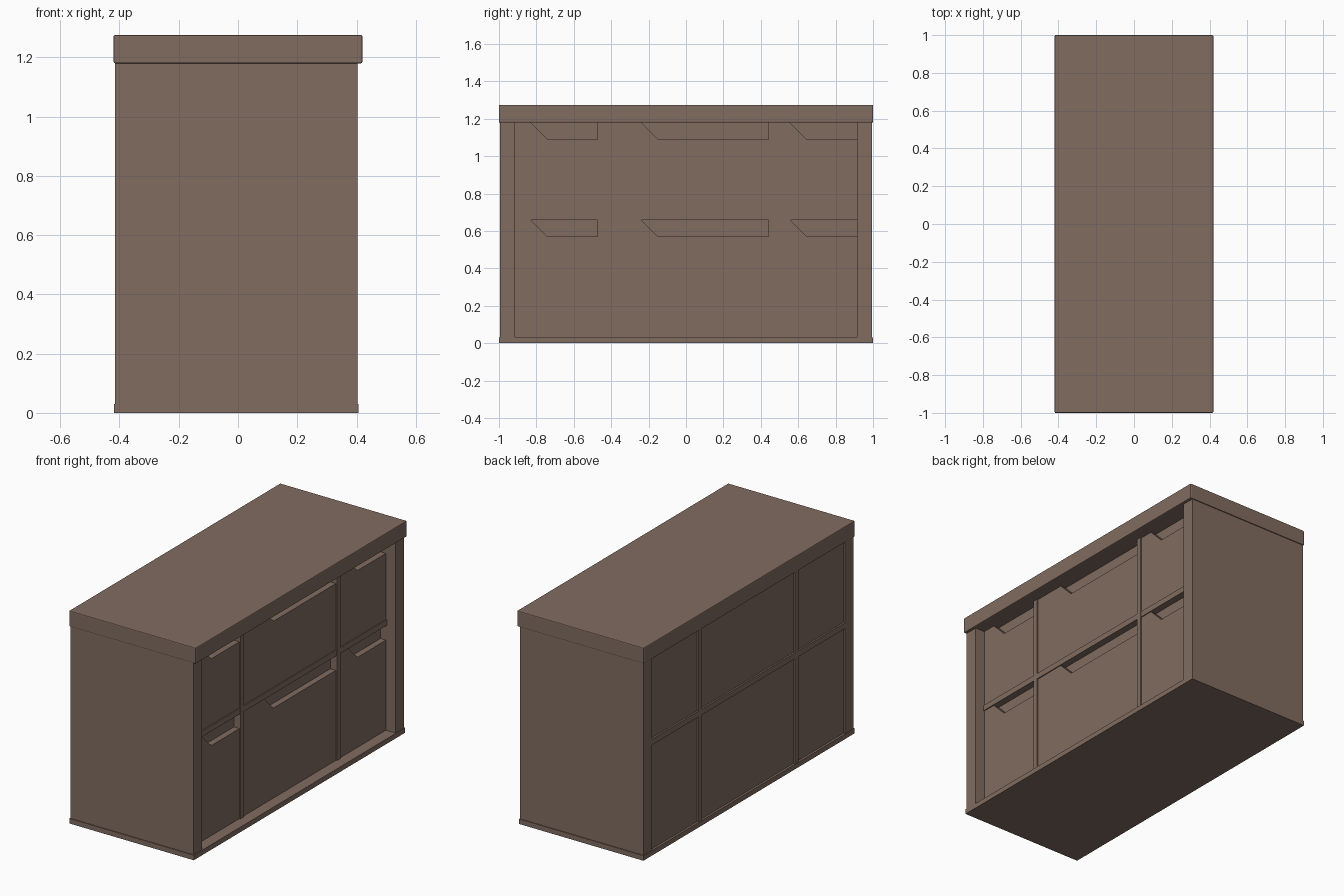
import bpy
import bmesh

if "Cube" in bpy.data.objects:
    bpy.data.objects.remove(bpy.data.objects["Cube"], do_unlink=True)

BROWN = (0.22, 0.15, 0.117, 1.0)
wood = bpy.data.materials.new("brown_wood")
wood.use_nodes = True
wood.diffuse_color = BROWN
bsdf = wood.node_tree.nodes["Principled BSDF"]
bsdf.inputs["Base Color"].default_value = BROWN
bsdf.inputs["Roughness"].default_value = 0.8


def prism(name, profile, x0, x1):
    """Extrude a (y, z) outline from x0 to x1."""
    bm = bmesh.new()
    face = bm.faces.new([bm.verts.new((x0, y, z)) for y, z in profile])
    ext = bmesh.ops.extrude_face_region(bm, geom=[face])
    moved = [v for v in ext["geom"] if isinstance(v, bmesh.types.BMVert)]
    bmesh.ops.translate(bm, verts=moved, vec=(x1 - x0, 0, 0))
    bmesh.ops.recalc_face_normals(bm, faces=bm.faces[:])
    mesh = bpy.data.meshes.new(name)
    bm.to_mesh(mesh)
    bm.free()
    mesh.materials.append(wood)
    obj = bpy.data.objects.new(name, mesh)
    bpy.context.collection.objects.link(obj)
    return obj


def box(name, x0, x1, y0, y1, z0, z1):
    return prism(name, [(y0, z0), (y1, z0), (y1, z1), (y0, z1)], x0, x1)


BASE_TOP, BODY_TOP, TOP = 0.03, 1.18, 1.275
BACK, SIDE_FRONT = -0.415, 0.403
FRAME_FRONT, DRAWER_FRONT = 0.347, 0.34
RAIL = (0.66, 0.695)

# Top slab with softened edges, and thin base
top = box("top_slab", -0.42, 0.42, -1, 1, BODY_TOP, TOP)
bevel = top.modifiers.new("soft_edges", "BEVEL")
bevel.width = 0.005
bevel.segments = 2
box("base_board", -0.418, 0.407, -1, 1, 0, BASE_TOP)

# End panels
box("right_end_panel", BACK, SIDE_FRONT, -0.995, -0.915, BASE_TOP, BODY_TOP)
box("left_end_panel", BACK, SIDE_FRONT, 0.915, 0.995, BASE_TOP, BODY_TOP)

# Upright dividers and the rail between the drawer rows
for side, y in (("right", -0.457), ("left", 0.457)):
    box(side + "_divider", BACK, FRAME_FRONT, y - 0.016, y + 0.016,
        BASE_TOP, BODY_TOP)
box("middle_rail", BACK, FRAME_FRONT - 0.001, -0.915, 0.915, *RAIL)

# Drawers: a solid body plus a front with a slanted finger notch
GROOVE, SLANT = 0.036, 0.09
columns = {"right": (-0.915, -0.473, -0.83),
           "middle": (-0.441, 0.441, -0.24),
           "left": (0.473, 0.915, 0.555)}
rows = {"lower": (BASE_TOP, RAIL[0]), "upper": (RAIL[1], BODY_TOP)}
for row, (z0, z1) in rows.items():
    for column, (y0, y1, notch) in columns.items():
        name = row + "_" + column + "_drawer"
        box(name + "_body", BACK + 0.01, DRAWER_FRONT - GROOVE, y0, y1, z0, z1)
        outline = [(y0, z0), (y1, z0), (y1, z1 - SLANT),
                   (notch + SLANT, z1 - SLANT), (notch, z1), (y0, z1)]
        prism(name + "_front", outline, DRAWER_FRONT - GROOVE, DRAWER_FRONT)
